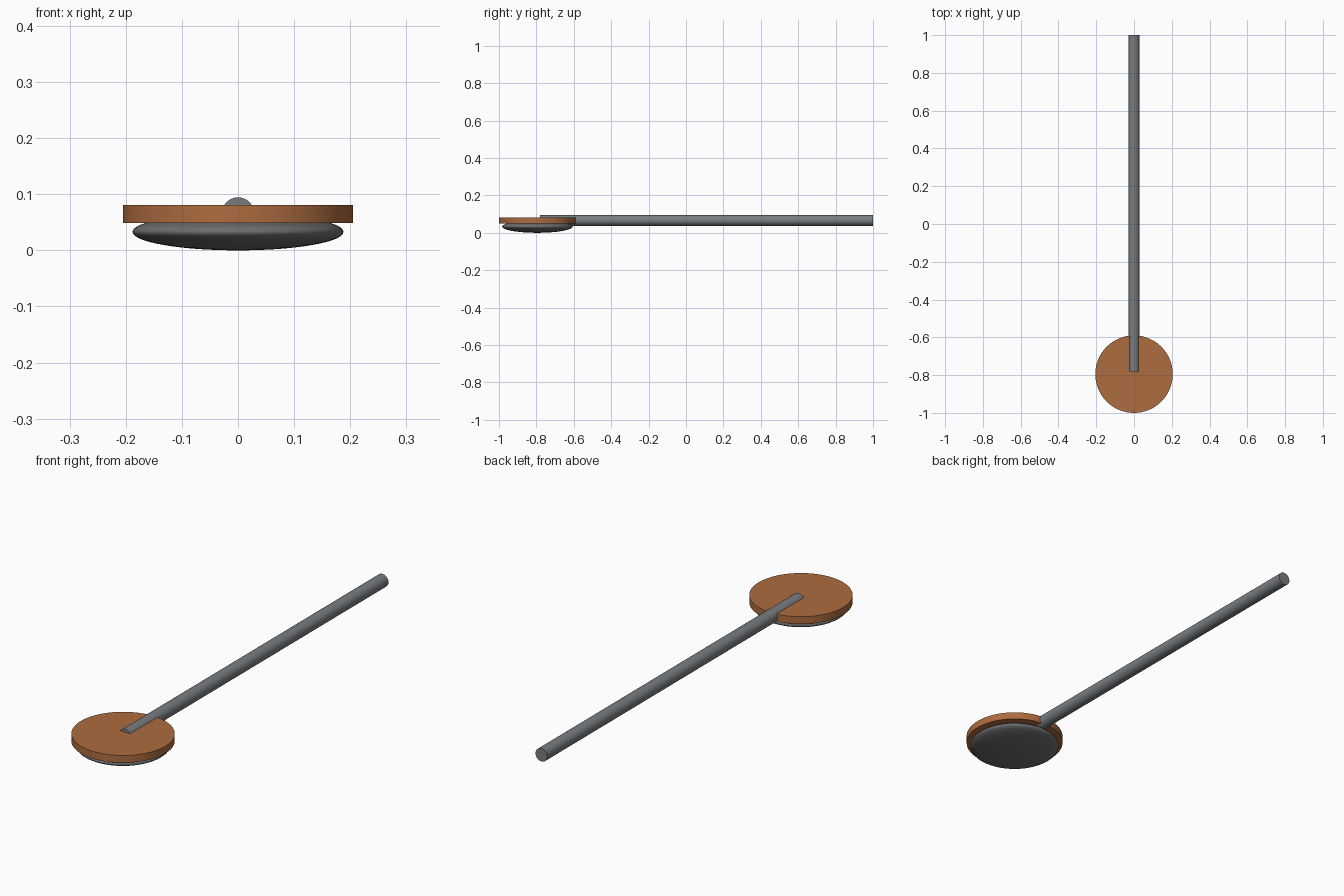
import bpy
from math import radians, pi

if "Cube" in bpy.data.objects:
    bpy.data.objects.remove(bpy.data.objects["Cube"])

HEAD_Y = -0.795


def finish(name, color=None):
    """Name the active part, apply its transforms, smooth it and colour it."""
    ob = bpy.context.object
    ob.name = name
    bpy.ops.object.transform_apply(location=False, rotation=True, scale=True)
    bpy.ops.object.shade_smooth_by_angle(angle=radians(35))
    if color:
        mat = bpy.data.materials.new(name + "_colour")
        mat.diffuse_color = color
        mat.use_nodes = True
        mat.node_tree.nodes["Principled BSDF"].inputs["Base Color"].default_value = mat.diffuse_color
        ob.data.materials.append(mat)
    return ob


# Flat copper-coloured disc
bpy.ops.mesh.primitive_cylinder_add(vertices=96, radius=0.205, depth=0.032,
                                    location=(0, HEAD_Y, 0.065))
finish("head_disc", (0.42, 0.15, 0.05, 1))

# Flattened dome under the disc
bpy.ops.mesh.primitive_uv_sphere_add(segments=64, ring_count=32, radius=1,
                                     location=(0, HEAD_Y, 0.033))
bpy.context.object.scale = (0.188, 0.188, 0.033)
finish("lower_dome", (0.15, 0.155, 0.16, 1))

# Long round handle, sunk into the disc and ending near its centre
START, END = -0.78, 1.0
bpy.ops.mesh.primitive_cylinder_add(vertices=48, radius=0.0285, depth=END - START,
                                    location=(0, (START + END) / 2, 0.066),
                                    rotation=(pi / 2, 0, 0))
finish("handle", (0.19, 0.205, 0.22, 1))
